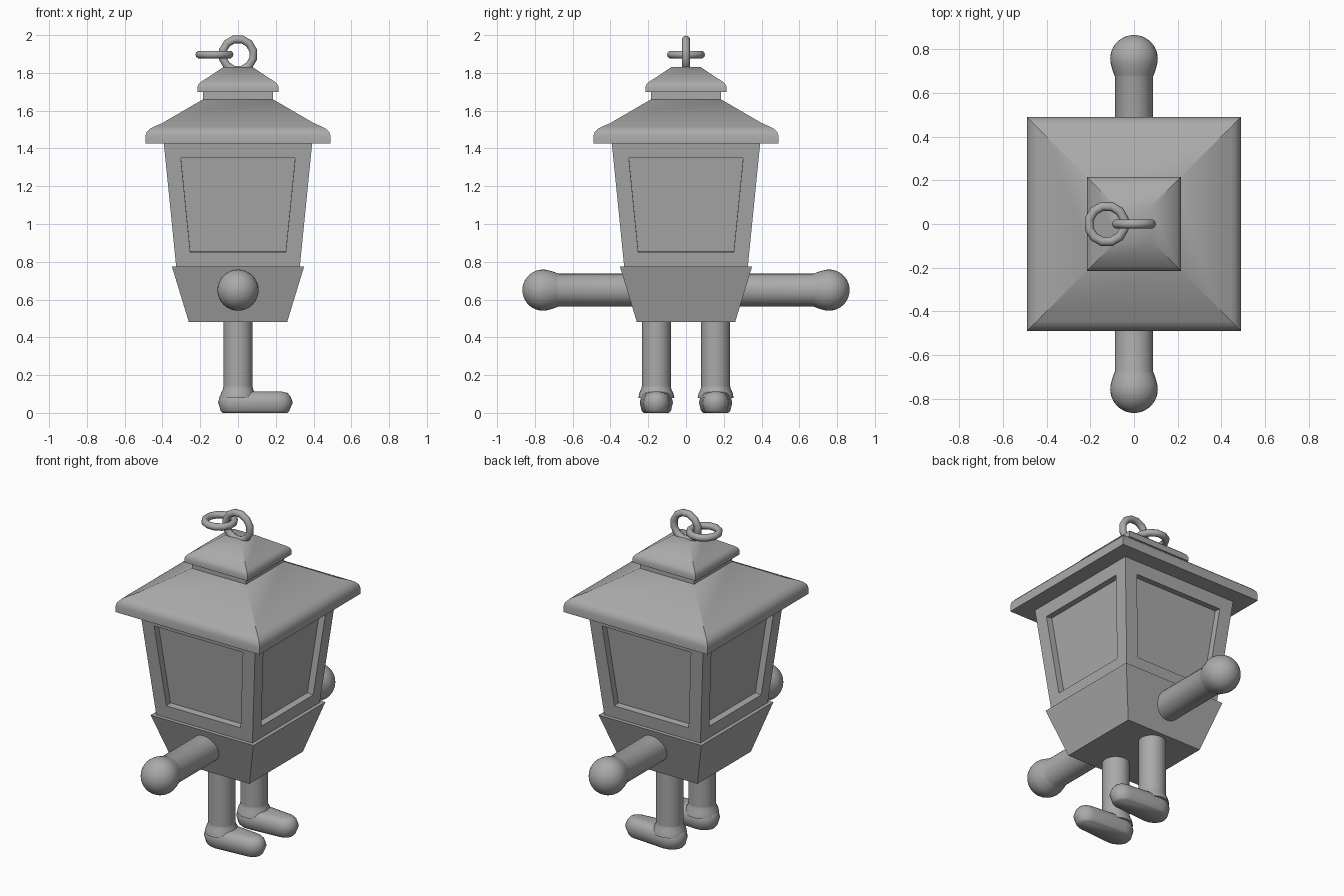
import bpy, bmesh, math
from mathutils import Matrix, Vector

if "Cube" in bpy.data.objects:
    bpy.data.objects.remove(bpy.data.objects["Cube"])

grey = bpy.data.materials.new("lantern_grey")
grey.diffuse_color = (0.4, 0.4, 0.4, 1)
grey.use_nodes = True
grey.node_tree.nodes["Principled BSDF"].inputs["Base Color"].default_value = grey.diffuse_color


def finish(name, bm, angle=40):
    bmesh.ops.recalc_face_normals(bm, faces=bm.faces)
    mesh = bpy.data.meshes.new(name)
    bm.to_mesh(mesh)
    bm.free()
    ob = bpy.data.objects.new(name, mesh)
    bpy.context.collection.objects.link(ob)
    mesh.materials.append(grey)
    bpy.ops.object.select_all(action='DESELECT')
    ob.select_set(True)
    bpy.context.view_layer.objects.active = ob
    bpy.ops.object.shade_smooth_by_angle(angle=math.radians(angle))
    return ob


def loft(rings):
    """Skin equal-length rings of points and cap both ends."""
    bm = bmesh.new()
    rows = [[bm.verts.new(p) for p in ring] for ring in rings]
    for a, b in zip(rows, rows[1:]):
        n = len(a)
        for i in range(n):
            j = (i + 1) % n
            bm.faces.new((a[i], a[j], b[j], b[i]))
    bm.faces.new(rows[0])
    bm.faces.new(rows[-1])
    bmesh.ops.recalc_face_normals(bm, faces=bm.faces)
    return bm


def square_stack(profile):
    return loft([[(-h, -h, z), (h, -h, z), (h, h, z), (-h, h, z)] for h, z in profile])


def lathe(profile, n=32):
    return loft([[(r * math.cos(t * math.tau / n), r * math.sin(t * math.tau / n), z)
                  for t in range(n)] for r, z in profile])


def torus(name, center, major, minor, matrix, n=12, m=10):
    bm = bmesh.new()
    rows = []
    for i in range(n):
        a = math.tau * (i + 0.5) / n
        rows.append([bm.verts.new(matrix @ Vector((
            (major + minor * math.cos(b)) * math.cos(a),
            (major + minor * math.cos(b)) * math.sin(a),
            minor * math.sin(b))) + Vector(center))
            for b in [math.tau * k / m for k in range(m)]])
    for i in range(n):
        a, b = rows[i], rows[(i + 1) % n]
        for k in range(m):
            bm.faces.new((a[k], a[(k + 1) % m], b[(k + 1) % m], b[k]))
    finish(name, bm, 50)


# Tapered base
finish("base", square_stack([(0.26, 0.48), (0.35, 0.775)]), 20)

# Lantern body with a recessed pane on each side
bm = square_stack([(0.327, 0.77), (0.393, 1.43)])
sides = [f for f in bm.faces if abs(f.normal.z) < 0.5]
bmesh.ops.inset_individual(bm, faces=sides, thickness=0.082, use_even_offset=True)
for f in sides:
    normal = f.normal.copy()
    pane = bmesh.ops.extrude_discrete_faces(bm, faces=[f])["faces"][0]
    bmesh.ops.translate(bm, verts=pane.verts, vec=-0.04 * normal)
finish("body", bm, 20)

# Roof with rounded eaves, neck and small cap
finish("roof", square_stack([(0.49, 1.425), (0.49, 1.465), (0.484, 1.485), (0.468, 1.503),
                             (0.445, 1.515), (0.40, 1.535), (0.185, 1.66)]), 32)
finish("roof_neck", square_stack([(0.185, 1.65), (0.185, 1.71)]), 20)
finish("roof_cap", square_stack([(0.215, 1.70), (0.215, 1.725), (0.209, 1.74),
                                 (0.195, 1.753), (0.078, 1.83)]), 35)

# Hanging rings
torus("upright_ring", (0, 0, 1.897), 0.083, 0.021, Matrix.Rotation(math.pi / 2, 3, 'X'))
torus("flat_ring", (-0.125, 0, 1.897), 0.083, 0.021, Matrix.Identity(3))

# Arms with ball hands, pointing out along y
hand_r, hand_y = 0.109, 0.757
arm_profile = [(0.087, 0.25), (0.087, 0.675), (0.091, 0.685), (0.097, 0.70)]
arm_profile += [(hand_r * math.cos(a), hand_y + hand_r * math.sin(a))
                for a in [math.radians(d) for d in range(-20, 90, 10)]]
arm_profile.append((0.004, hand_y + hand_r))
for side, label in ((-1, "front"), (1, "back")):
    bm = lathe(arm_profile)
    bm.transform(Matrix.Translation((0, 0, 0.65)) @ Matrix.Rotation(-side * math.pi / 2, 4, 'X'))
    finish(label + "_arm", bm, 50)


def foot_ring(z, heel, toe, width_h, width_t, y, n=10):
    """Stadium outline from rounded heel to narrower rounded toe."""
    pts = []
    for i in range(n + 1):
        a = -math.pi / 2 + math.pi * i / n
        pts.append((0.21 + (toe - 0.21) * math.cos(a), y + width_t * math.sin(a), z))
    for i in range(n + 1):
        a = math.pi / 2 + math.pi * i / n
        pts.append((heel * math.cos(a), y + width_h * math.sin(a), z))
    return pts


# Legs and feet
for y, label in ((-0.157, "front"), (0.157, "back")):
    bm = lathe([(0.077, 0.09), (0.077, 0.50)])
    bm.transform(Matrix.Translation((0, y, 0)))
    finish(label + "_leg", bm)
    bm = lathe([(0.095, 0.08), (0.09, 0.105), (0.08, 0.125), (0.077, 0.14)])
    bm.transform(Matrix.Translation((0, y, 0)))
    finish(label + "_ankle", bm, 50)
    finish(label + "_foot", loft([
        foot_ring(0.0, 0.082, 0.262, 0.066, 0.05, y),
        foot_ring(0.012, 0.092, 0.272, 0.078, 0.06, y),
        foot_ring(0.055, 0.105, 0.29, 0.088, 0.072, y),
        foot_ring(0.088, 0.097, 0.278, 0.08, 0.062, y),
        foot_ring(0.106, 0.085, 0.262, 0.066, 0.045, y),
        foot_ring(0.112, 0.06, 0.235, 0.04, 0.02, y)]), 60)
